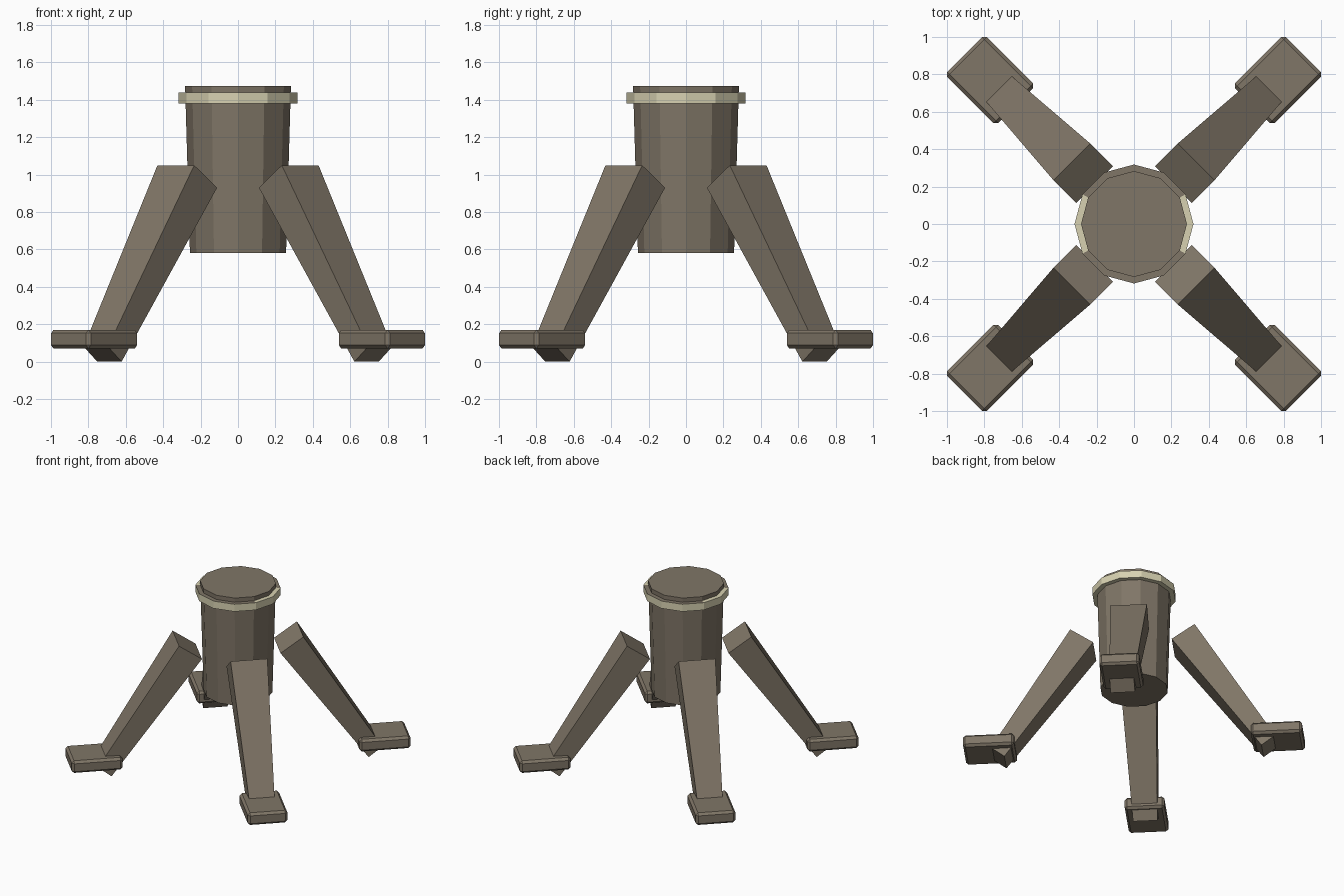
import bpy, bmesh, math
from mathutils import Vector, Matrix

if "Cube" in bpy.data.objects:
    bpy.data.objects.remove(bpy.data.objects["Cube"])


def material(name, rgb):
    m = bpy.data.materials.new(name)
    m.diffuse_color = (*rgb, 1.0)
    m.use_nodes = True
    m.node_tree.nodes["Principled BSDF"].inputs["Base Color"].default_value = m.diffuse_color
    return m


BROWN = material("grey brown", (0.215, 0.18, 0.135))
CREAM = material("pale cream", (0.68, 0.64, 0.44))


def make_object(name, bm, *mats):
    bmesh.ops.recalc_face_normals(bm, faces=bm.faces)
    me = bpy.data.meshes.new(name)
    bm.to_mesh(me)
    bm.free()
    for m in mats:
        me.materials.append(m)
    ob = bpy.data.objects.new(name, me)
    bpy.context.collection.objects.link(ob)
    return ob


def drum(r_low, r_high, z_low, z_high, sides=12):
    bm = bmesh.new()
    bmesh.ops.create_cone(bm, cap_ends=True, segments=sides, radius1=r_low,
                          radius2=r_high, depth=z_high - z_low,
                          matrix=Matrix.Translation((0, 0, (z_low + z_high) / 2)))
    return bm


# Tapered central drum
make_object("central_drum", drum(0.257, 0.283, 0.58, 1.475), BROWN)

# Collar ring: cream walls, brown top with a cream patch on each side
bm = bmesh.new()
loops = []
for r, z in ((0.27, 1.38), (0.318, 1.38), (0.318, 1.44), (0.27, 1.44)):
    loops.append([bm.verts.new((r * math.cos(i * math.pi / 6),
                                r * math.sin(i * math.pi / 6), z)) for i in range(12)])
for a, b in zip(loops, loops[1:] + loops[:1]):
    for i in range(12):
        j = (i + 1) % 12
        bm.faces.new((a[i], a[j], b[j], b[i]))
for f in bm.faces:
    c = f.calc_center_median()
    on_top = c.z > 1.43
    f.material_index = 1 if on_top and abs(c.y) > 0.15 else 0
make_object("collar_ring", bm, CREAM, BROWN)


# Tapered leg along +x: square-cut caps, each (inner r, z, outer r, z, half width)
def leg(name, turn):
    bm = bmesh.new()
    caps = []
    for r0, z0, r1, z1, w in ((0.297, 0.93, 0.47, 1.05, 0.139),
                              (0.972, 0.0, 1.075, 0.08, 0.092)):
        caps.append([bm.verts.new(p) for p in
                     ((r0, -w, z0), (r0, w, z0), (r1, w, z1), (r1, -w, z1))])
    for c in caps:
        bm.faces.new(c)
    for i in range(4):
        j = (i + 1) % 4
        bm.faces.new((caps[0][i], caps[0][j], caps[1][j], caps[1][i]))
    bm.transform(turn)
    make_object(name, bm, BROWN)


# Chamfered foot pad
def foot(name, turn):
    bm = bmesh.new()
    bmesh.ops.create_cube(bm, size=1.0)
    bm.transform(Matrix.Translation((1.088, 0, 0.12)) @
                 Matrix.Diagonal((0.386, 0.30, 0.10, 1)))
    bmesh.ops.bevel(bm, geom=bm.edges[:], offset=0.018, segments=1,
                    profile=0.5, affect='EDGES')
    bm.transform(turn)
    make_object(name, bm, BROWN)


for side, deg in (("back_right", 45), ("back_left", 135),
                  ("front_left", 225), ("front_right", 315)):
    turn = Matrix.Rotation(math.radians(deg), 4, 'Z')
    leg(side + "_leg", turn)
    foot(side + "_foot", turn)
